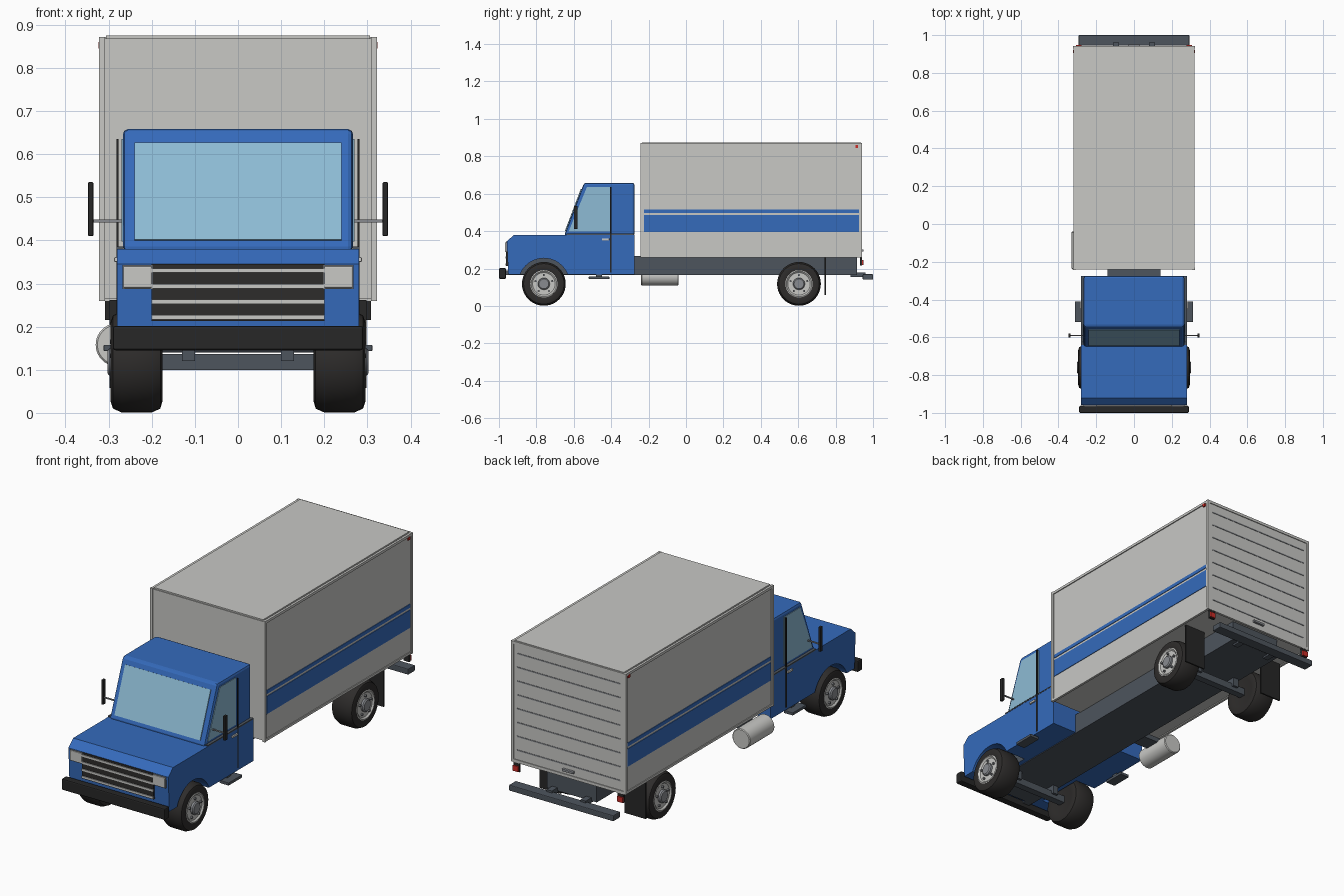
import bpy, bmesh, math
from mathutils import Matrix

if "Cube" in bpy.data.objects:
    bpy.data.objects.remove(bpy.data.objects["Cube"])


def material(name, r, g, b):
    m = bpy.data.materials.new(name)
    m.use_nodes = True
    m.diffuse_color = (r, g, b, 1)
    m.node_tree.nodes["Principled BSDF"].inputs["Base Color"].default_value = (r, g, b, 1)
    return m


BLUE = material("cab blue", 0.035, 0.145, 0.5)
WHITE = material("box off white", 0.58, 0.58, 0.56)
GLASS = material("window glass", 0.27, 0.5, 0.66)
SLATE = material("chassis slate", 0.075, 0.09, 0.11)
BLACK = material("bumper black", 0.02, 0.02, 0.02)
RUBBER = material("tyre rubber", 0.027, 0.025, 0.024)
GREY = material("metal grey", 0.25, 0.26, 0.28)
RED = material("lamp red", 0.6, 0.025, 0.02)
SIDES = ((1, "left"), (-1, "right"))


def finish(name, bm, mat, bevel=0, smooth=False):
    bmesh.ops.recalc_face_normals(bm, faces=bm.faces)
    if bevel:
        bmesh.ops.bevel(bm, geom=bm.edges[:], offset=bevel, segments=2,
                        profile=0.5, affect='EDGES', clamp_overlap=True)
    me = bpy.data.meshes.new(name)
    bm.to_mesh(me)
    bm.free()
    me.materials.append(mat)
    if smooth:
        me.polygons.foreach_set("use_smooth", [True] * len(me.polygons))
        me.set_sharp_from_angle(angle=math.radians(35))
    ob = bpy.data.objects.new(name, me)
    bpy.context.collection.objects.link(ob)
    return ob


def prism(name, profile, x0, x1, mat, bevel=0):
    """Side profile in (y, z), extruded from x0 to x1."""
    bm = bmesh.new()
    face = bm.faces.new([bm.verts.new((x0, y, z)) for y, z in profile])
    new = bmesh.ops.extrude_face_region(bm, geom=[face])["geom"]
    bmesh.ops.translate(bm, vec=(x1 - x0, 0, 0),
                        verts=[v for v in new if isinstance(v, bmesh.types.BMVert)])
    return finish(name, bm, mat, bevel)


def box(name, x0, x1, y0, y1, z0, z1, mat, bevel=0):
    return prism(name, [(y0, z0), (y1, z0), (y1, z1), (y0, z1)], x0, x1, mat, bevel)


def pair(name, x0, x1, y0, y1, z0, z1, mat, bevel=0):
    for s, side in SIDES:
        box(f"{side}_{name}", s * x0, s * x1, y0, y1, z0, z1, mat, bevel)


def lathe(name, profile, y, z, s, mat, steps=40):
    """Profile in (x, radius) turned about an axis along x."""
    bm = bmesh.new()
    rings = []
    for x, r in profile:
        rings.append([bm.verts.new((s * x, y + r * math.cos(a), z + r * math.sin(a)))
                      for a in (math.tau * i / steps for i in range(steps))])
    for a, b in zip(rings, rings[1:]):
        for i in range(steps):
            j = (i + 1) % steps
            bm.faces.new((a[i], a[j], b[j], b[i]))
    bm.faces.new(rings[0])
    bm.faces.new(rings[-1])
    return finish(name, bm, mat, smooth=True)


# Lower cab and hood with wheel arches cut in
WHEEL_Z, FRONT_Y, REAR_Y = 0.118, -0.76, 0.604
lower = prism("lower_cab_and_hood",
              [(-0.95, 0.168), (-0.958, 0.345), (-0.92, 0.38), (-0.275, 0.38), (-0.275, 0.168)],
              -0.28, 0.28, BLUE)
for s, side in SIDES:
    cutter = lathe(f"{side}_arch_cutter", [(0.165, 0.137), (0.4, 0.137)],
                   FRONT_Y, WHEEL_Z, s, BLUE)
    cutter.hide_render = True
    cutter.hide_viewport = True
    mod = lower.modifiers.new("arch", 'BOOLEAN')
    mod.operation = 'DIFFERENCE'
    mod.solver = 'EXACT'
    mod.object = cutter
cut = bpy.data.meshes.new_from_object(lower.evaluated_get(bpy.context.evaluated_depsgraph_get()))
lower.modifiers.clear()
lower.data = cut
for ob in [o for o in bpy.data.objects if o.name.endswith("arch_cutter")]:
    bpy.data.objects.remove(ob)
cut.materials.clear()
cut.materials.append(BLUE)
cut.materials.append(SLATE)
for p in cut.polygons:
    inner_wall = abs(p.normal.x) > 0.9 and abs(p.center.x) < 0.2
    p.material_index = 1 if inner_wall else 0

# Upper cab and glass
prism("upper_cab", [(-0.652, 0.375), (-0.545, 0.658), (-0.275, 0.658), (-0.275, 0.375)],
      -0.267, 0.267, BLUE, 0.012)
prism("windshield", [(-0.643, 0.40), (-0.558, 0.625), (-0.562, 0.627), (-0.647, 0.402)],
      -0.24, 0.24, GLASS)
for s, side in SIDES:
    prism(f"{side}_window", [(-0.628, 0.397), (-0.53, 0.635), (-0.40, 0.635), (-0.40, 0.397)],
          s * 0.264, s * 0.270, GLASS)
pair("door_seam", 0.277, 0.2815, -0.405, -0.398, 0.18, 0.635, BLACK)
pair("belt_seam", 0.266, 0.2812, -0.64, -0.277, 0.38, 0.386, SLATE)
pair("door_handle", 0.278, 0.287, -0.45, -0.41, 0.35, 0.361, WHITE, 0.002)
pair("step", 0.26, 0.312, -0.52, -0.41, 0.143, 0.158, SLATE, 0.003)
pair("step_bracket", 0.265, 0.275, -0.48, -0.45, 0.155, 0.17, SLATE)
pair("mirror_arm", 0.26, 0.34, -0.593, -0.587, 0.442, 0.448, GREY)
pair("mirror", 0.335, 0.348, -0.60, -0.58, 0.41, 0.535, BLACK, 0.003)

# Grille, headlights and front bumper
box("grille", -0.2, 0.2, -0.962, -0.945, 0.213, 0.345, RUBBER)
for i in range(4):
    z = 0.222 + 0.036 * i
    box(f"grille_slat_{i + 1}", -0.2, 0.2, -0.966, -0.955, z - 0.005, z + 0.005, WHITE)
pair("headlight_frame", 0.198, 0.268, -0.963, -0.945, 0.287, 0.343, GREY)
pair("headlight", 0.2, 0.266, -0.968, -0.95, 0.29, 0.34, WHITE, 0.003)
box("front_bumper", -0.29, 0.29, -1.0, -0.962, 0.145, 0.202, BLACK, 0.006)
pair("front_bumper_bracket", 0.1, 0.14, -0.97, -0.92, 0.165, 0.19, SLATE)

# Chassis frame, rear bumper and its bracket
box("chassis_frame", -0.14, 0.14, -0.94, 0.915, 0.164, 0.268, SLATE)
box("rear_bumper", -0.293, 0.293, 0.945, 1.0, 0.14, 0.17, SLATE, 0.004)
pair("rear_bumper_bracket", 0.08, 0.11, 0.88, 0.96, 0.155, 0.18, SLATE)

# Cargo box
BACK = 0.942
box("cargo_box", -0.316, 0.316, -0.24, 0.938, 0.265, 0.868, WHITE)
box("cargo_roof", -0.306, 0.306, -0.236, 0.935, 0.866, 0.875, WHITE)
for y0, y1, end in ((-0.244, -0.23, "front"), (0.929, BACK, "back")):
    pair(f"{end}_corner_post", 0.308, 0.322, y0, y1, 0.26, 0.872, WHITE)
pair("top_rail", 0.31, 0.321, -0.24, 0.94, 0.858, 0.871, WHITE)
pair("bottom_rail", 0.308, 0.320, -0.24, 0.94, 0.26, 0.272, WHITE)
pair("wide_stripe", 0.314, 0.319, -0.225, 0.926, 0.395, 0.485, BLUE)
pair("thin_stripe", 0.314, 0.319, -0.225, 0.926, 0.497, 0.515, BLUE)
pair("marker_lamp", 0.314, 0.323, 0.905, 0.92, 0.845, 0.86, RED)

# Roller door
box("door_header", -0.31, 0.31, 0.93, BACK, 0.858, 0.872, WHITE)
box("door_sill", -0.31, 0.31, 0.93, BACK, 0.26, 0.275, WHITE)
for i in range(8):
    z = 0.32 + 0.07 * i
    box(f"door_groove_{i + 1}", -0.29, 0.29, 0.936, 0.940, z, z + 0.006, GREY)
box("roller_door_handle", -0.032, 0.032, 0.936, 0.95, 0.29, 0.302, GREY, 0.002)

# Tail lamps, hung below the box
pair("tail_lamp", 0.278, 0.308, 0.94, 0.948, 0.218, 0.245, RED)
pair("tail_lamp_housing", 0.276, 0.308, 0.93, 0.941, 0.215, 0.262, BLACK)

# Fuel tank
tank = lathe("fuel_tank", [(-0.1, 0.046), (-0.096, 0.05), (0.096, 0.05), (0.1, 0.046)], 0, 0, 1, WHITE)
tank.data.transform(Matrix.Translation((-0.28, -0.14, 0.158)) @ Matrix.Rotation(math.pi / 2, 4, 'Z'))
box("fuel_tank_bracket", -0.25, -0.13, -0.18, -0.1, 0.175, 0.2, SLATE)

# Wheels: tyre, rim, hub and wheel nuts
TYRE = [(0.18, 0.072), (0.175, 0.09), (0.18, 0.108), (0.2, 0.117), (0.27, 0.117),
        (0.29, 0.108), (0.296, 0.09), (0.292, 0.073), (0.28, 0.071)]
for end, y in (("front", FRONT_Y), ("rear", REAR_Y)):
    box(f"{end}_axle", -0.2, 0.2, y - 0.018, y + 0.018, 0.1, 0.136, SLATE)
    pair(f"{end}_axle_hanger", 0.1, 0.13, y - 0.03, y + 0.03, 0.12, 0.2, SLATE)
    for s, side in SIDES:
        tag = f"{end}_{side}"
        lathe(f"{tag}_tyre", TYRE, y, WHEEL_Z, s, RUBBER)
        lathe(f"{tag}_rim", [(0.27, 0.073), (0.293, 0.073), (0.295, 0.068), (0.288, 0.06)],
              y, WHEEL_Z, s, WHITE)
        lathe(f"{tag}_hub", [(0.28, 0.032), (0.298, 0.032), (0.303, 0.026)],
              y, WHEEL_Z, s, GREY, 20)
        for k in range(5):
            a = math.tau * k / 5 + math.pi / 2
            lathe(f"{tag}_nut_{k + 1}", [(0.28, 0.006), (0.297, 0.006)],
                  y + 0.047 * math.cos(a), WHEEL_Z + 0.047 * math.sin(a), s, GREY, 6)

# Mud flaps behind the rear wheels
pair("mud_flap", 0.18, 0.298, 0.74, 0.748, 0.058, 0.262, BLACK)
